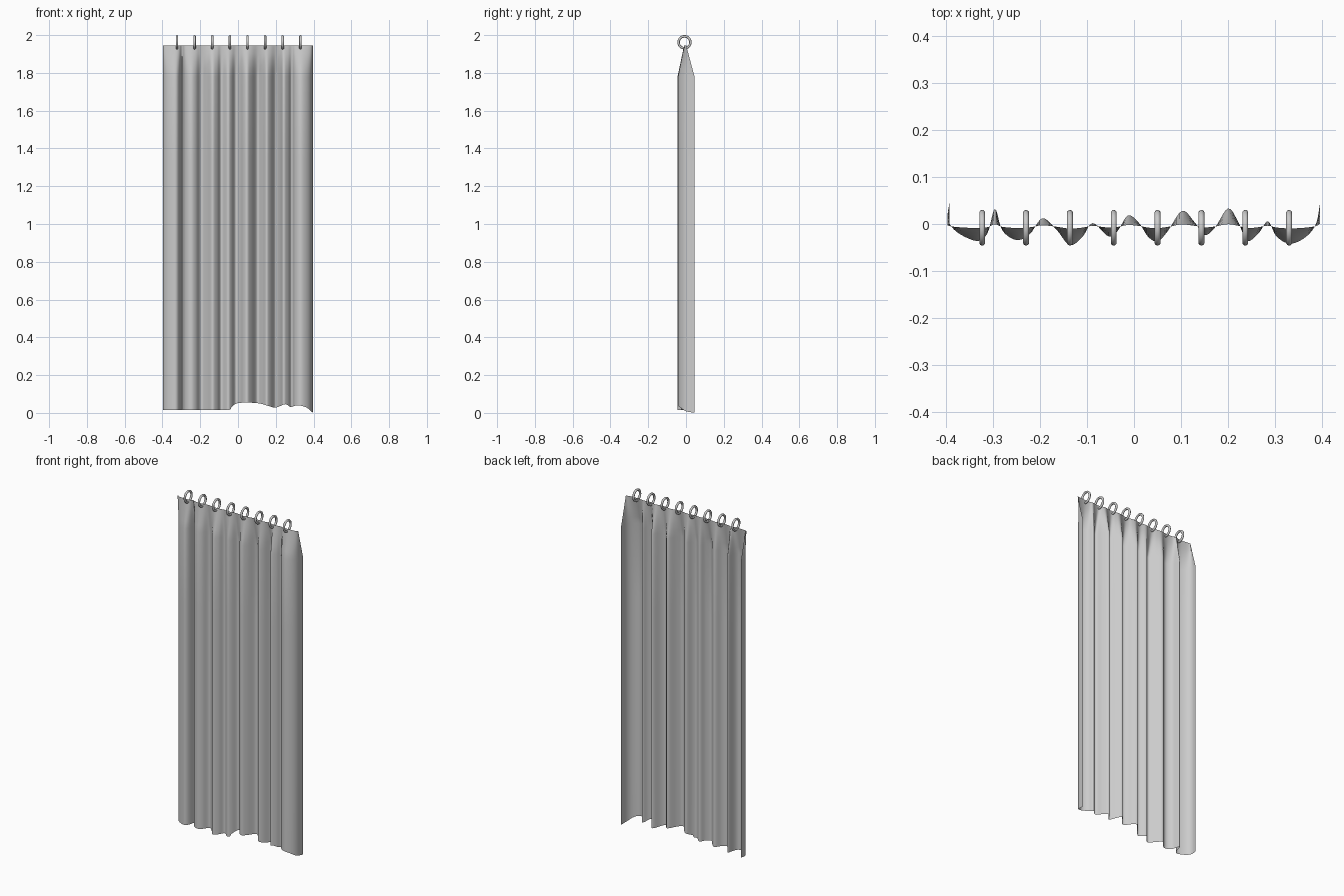
import bpy, bmesh, math
from mathutils import Vector

cube = bpy.data.objects.get("Cube")
if cube:
    bpy.data.objects.remove(cube, do_unlink=True)


def material(name, value):
    mat = bpy.data.materials.new(name)
    mat.use_nodes = True
    color = (value, value, value, 1)
    mat.diffuse_color = color
    mat.node_tree.nodes["Principled BSDF"].inputs["Base Color"].default_value = color
    return mat


grey = material("light grey", 0.6)


def spline(points, steps):
    """Smooth line through the given points."""
    pts = [Vector(p) for p in points]
    pts = [pts[0] * 2 - pts[1]] + pts + [pts[-1] * 2 - pts[-2]]
    out = []
    for a, b, c, d in zip(pts, pts[1:], pts[2:], pts[3:]):
        for i in range(steps):
            t = i / steps
            out.append(0.5 * (2 * b + (c - a) * t + (2 * a - 5 * b + 4 * c - d) * t**2
                              + (3 * b - a - 3 * c + d) * t**3))
    return out + [pts[-2]]


def interpolate(points, x):
    for (x0, z0), (x1, z1) in zip(points, points[1:]):
        if x <= x1:
            return z0 + (z1 - z0) * max(0, (x - x0) / (x1 - x0))
    return points[-1][1]


# Pleated cross-section of the hanging cloth
pleats = spline([
    (-.393, .045), (-.396, .01), (-.377, -.017), (-.335, -.036), (-.312, -.02),
    (-.296, .032), (-.28, -.014), (-.25, -.034), (-.222, -.022), (-.195, .012),
    (-.165, -.012), (-.137, -.045), (-.11, -.028), (-.088, .002), (-.055, -.026),
    (-.035, -.015), (-.013, .018), (.01, .003), (.03, -.027), (.05, -.037),
    (.072, -.015), (.102, .028), (.128, .005), (.15, -.023), (.172, -.008),
    (.2, .033), (.222, .004), (.24, -.036), (.265, -.02), (.285, .006),
    (.303, -.026), (.332, -.042), (.365, -.028), (.387, 0), (.396, .045)], 5)
hem = [tuple(p) for p in spline([
    (-.4, .015), (-.07, .015), (-.04, .027), (0, .052), (.1, .052), (.16, .037),
    (.2, .028), (.25, .046), (.28, .03), (.31, .04), (.36, .03), (.397, 0)], 4)]

# Curtain: straight pleats that flatten towards the header
TOP, GATHER = 1.945, 1.78
rows = [0, .25, .5, .75, 1, 1.25, 1.5, 1.75, 2]   # hem to gather, then gather to top
bm = bmesh.new()
grid = []
for r in rows:
    row = []
    for x, y in pleats:
        low = interpolate(hem, x)
        if r <= 1:
            z, fold = low + (GATHER - low) * r, 1
        else:
            z, fold = GATHER + (TOP - GATHER) * (r - 1), 1 - .88 * (r - 1)
        row.append(bm.verts.new((x, -.005 + (y + .005) * fold, z)))
    grid.append(row)
for lower, upper in zip(grid, grid[1:]):
    for i in range(len(pleats) - 1):
        bm.faces.new((lower[i], lower[i + 1], upper[i + 1], upper[i]))
for f in bm.faces:
    f.smooth = True
mesh = bpy.data.meshes.new("curtain")
bm.to_mesh(mesh)
bm.free()
mesh.materials.append(grey)
curtain = bpy.data.objects.new("curtain", mesh)
bpy.context.collection.objects.link(curtain)

# Eight hanging rings through the header
for i in range(8):
    bpy.ops.mesh.primitive_torus_add(
        location=(-.323 + i * .0933, -.008, 1.962), rotation=(0, math.pi / 2, 0),
        major_radius=.0315, minor_radius=.0065, major_segments=32, minor_segments=10)
    ring = bpy.context.object
    ring.name = f"ring_{i + 1}"
    ring.data.materials.append(grey)
    bpy.ops.object.shade_smooth()
